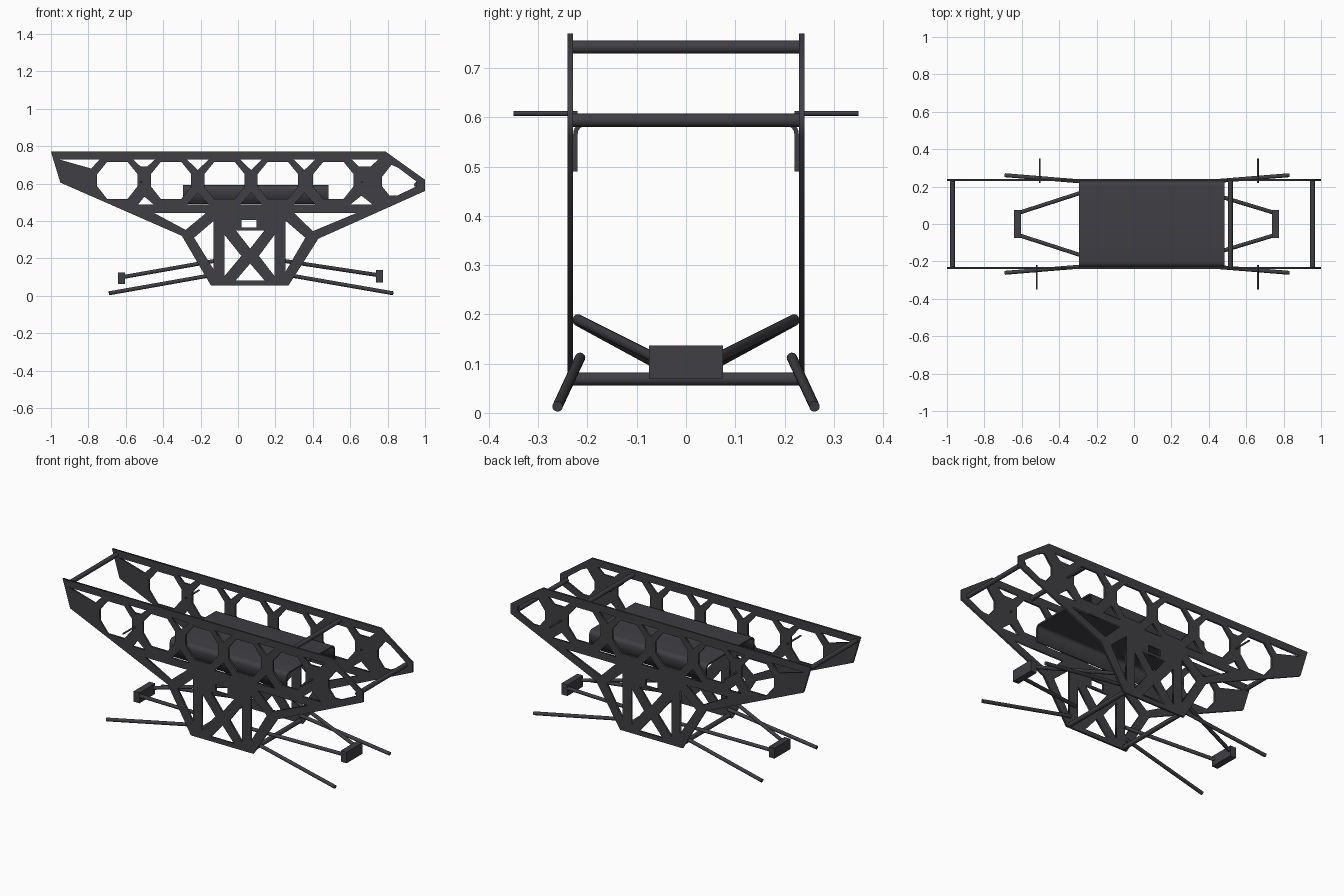
import bpy, math
from mathutils import Vector

if "Cube" in bpy.data.objects:
    bpy.data.objects.remove(bpy.data.objects["Cube"])

mat = bpy.data.materials.new("dark_metal")
mat.diffuse_color = (0.05, 0.05, 0.058, 1)
mat.use_nodes = True
mat.node_tree.nodes["Principled BSDF"].inputs["Base Color"].default_value = mat.diffuse_color


def extrude_profile(name, loops, depth, loc, rot):
    """Filled 2D outline (first loop) with holes, extruded to a flat part."""
    cu = bpy.data.curves.new(name, 'CURVE')
    cu.dimensions = '2D'
    cu.fill_mode = 'BOTH'
    cu.extrude = depth / 2
    for pts in loops:
        sp = cu.splines.new('POLY')
        sp.points.add(len(pts) - 1)
        for p, (a, b) in zip(sp.points, pts):
            p.co = (a, b, 0, 1)
        sp.use_cyclic_u = True
    ob = bpy.data.objects.new(name, cu)
    bpy.context.collection.objects.link(ob)
    ob.location, ob.rotation_euler = loc, rot
    bpy.ops.object.select_all(action='DESELECT')
    bpy.context.view_layer.objects.active = ob
    ob.select_set(True)
    bpy.ops.object.convert(target='MESH')
    ob = bpy.context.object
    ob.data.materials.append(mat)
    return ob


def rod(name, a, b, r, sides=20):
    a, b = Vector(a), Vector(b)
    d = b - a
    bpy.ops.mesh.primitive_cylinder_add(vertices=sides, radius=r, depth=d.length, location=(a + b) / 2,
                                        rotation=d.to_track_quat('Z', 'Y').to_euler())
    ob = bpy.context.object
    ob.name = name
    ob.data.materials.append(mat)
    bpy.ops.object.shade_smooth_by_angle()


def box(name, lo, hi):
    lo, hi = Vector(lo), Vector(hi)
    bpy.ops.mesh.primitive_cube_add(size=1, location=(lo + hi) / 2)
    ob = bpy.context.object
    ob.name = name
    ob.scale = hi - lo
    ob.data.materials.append(mat)


# truss side plates: outline plus lightening holes
outline = [(-1, .77), (.79, .77), (1, .62), (1, .56), (.43, .305), (.27, .055),
           (-.145, .055), (-.30, .32), (-.95, .605)]
octagon = [(-.055, .1), (.055, .1), (.108, .035), (.108, -.03), (.055, -.097),
           (-.055, -.097), (-.108, -.03), (-.108, .035)]
holes = [[(cx + a, .615 + b) for a, b in octagon] for cx in (-.645, -.358, -.072, .213, .51)]
holes.append([(.77, .635), (.82, .70), (.855, .685), (.955, .61), (.955, .585), (.85, .535), (.81, .535), (.77, .585)])
for n in (-.215, .07, .355):
    holes.append([(n - .058, .728), (n + .058, .728), (n, .672)])
    holes.append([(n - .058, .487), (n + .058, .487), (n, .55)])
for n, w in ((-.502, .058), (.665, .085)):
    holes.append([(n - .058, .728), (n + w, .728), (n + w - .04, .692), (n - .02, .692)])
holes += [
    [(-.955, .728), (-.74, .728), (-.785, .68)],
    [(-.535, .487), (-.45, .487), (-.50, .53)],
    [(.60, .487), (.72, .487), (.66, .535)],
    [(-.45, .443), (-.17, .443), (-.28, .352)],
    [(.30, .443), (.635, .443), (.40, .345)],
    [(-.235, .31), (-.13, .40), (-.13, .14)],
    [(.36, .31), (.255, .13), (.255, .40)],
    [(.02, .365), (.10, .365), (.10, .405), (.02, .405)],
    [(-.012, .35), (.142, .35), (.065, .252)],
    [(-.012, .082), (.142, .082), (.065, .172)],
    [(-.072, .325), (-.072, .105), (.018, .213)],
    [(.195, .325), (.112, .213), (.195, .105)],
]
for s, side in ((-1, "front"), (1, "back")):
    extrude_profile(side + "_side_plate", [outline] + holes, .011, (0, s * .235, 0), (math.pi / 2, 0, 0))

# folded sheet tray with rounded shoulders, profile drawn in y,z
def shoulder(r, top):
    c = .229 - .026
    return [(c + r * math.cos(t), top - .026 + r * math.sin(t))
            for t in [math.radians(15 * i) for i in range(7)]]

outer, inner = shoulder(.026, .592), shoulder(.017, .592)
half_o = [(.229, .49)] + outer
half_i = [(.220, .49)] + inner
flip = lambda pts: [(-a, b) for a, b in pts]
tray = half_o + flip(half_o)[::-1] + flip(half_i) + half_i[::-1]
extrude_profile("battery_tray", [tray], .78, (.095, 0, 0), (math.pi / 2, 0, math.pi / 2))

# cross bars joining the plates
for name, x, z in (("rear_cross_bar", -.97, .743), ("middle_cross_bar", .515, .743), ("nose_cross_bar", .955, .594),
                   ("lower_cross_bar_a", -.125, .069), ("lower_cross_bar_b", .25, .069)):
    rod(name, (x, -.23, z), (x, .23, z), .0135)

for s in (-1, 1):
    # hub blocks' upper arms, lower arms and side pins
    rod("upper_arm_left", (-.615, s * .06, .10), (-.12, s * .22, .187), .0105)
    rod("upper_arm_right", (.75, s * .06, .11), (.22, s * .22, .190), .0105)
    rod("lower_arm_left", (-.69, s * .261, .013), (-.13, s * .215, .112), .0105)
    rod("lower_arm_right", (.83, s * .261, .013), (.26, s * .215, .112), .0105)
    rod("side_pin_left", (-.512 + s * .008, s * .22, .608), (-.512 + s * .008, s * .35, .608), .005)
    rod("side_pin_right", (.662, s * .22, .608), (.662, s * .35, .608), .005)

# hub blocks
box("hub_block_left", (-.642, -.075, .062), (-.604, .075, .125))
box("hub_block_right", (.738, -.075, .07), (.776, .075, .137))
